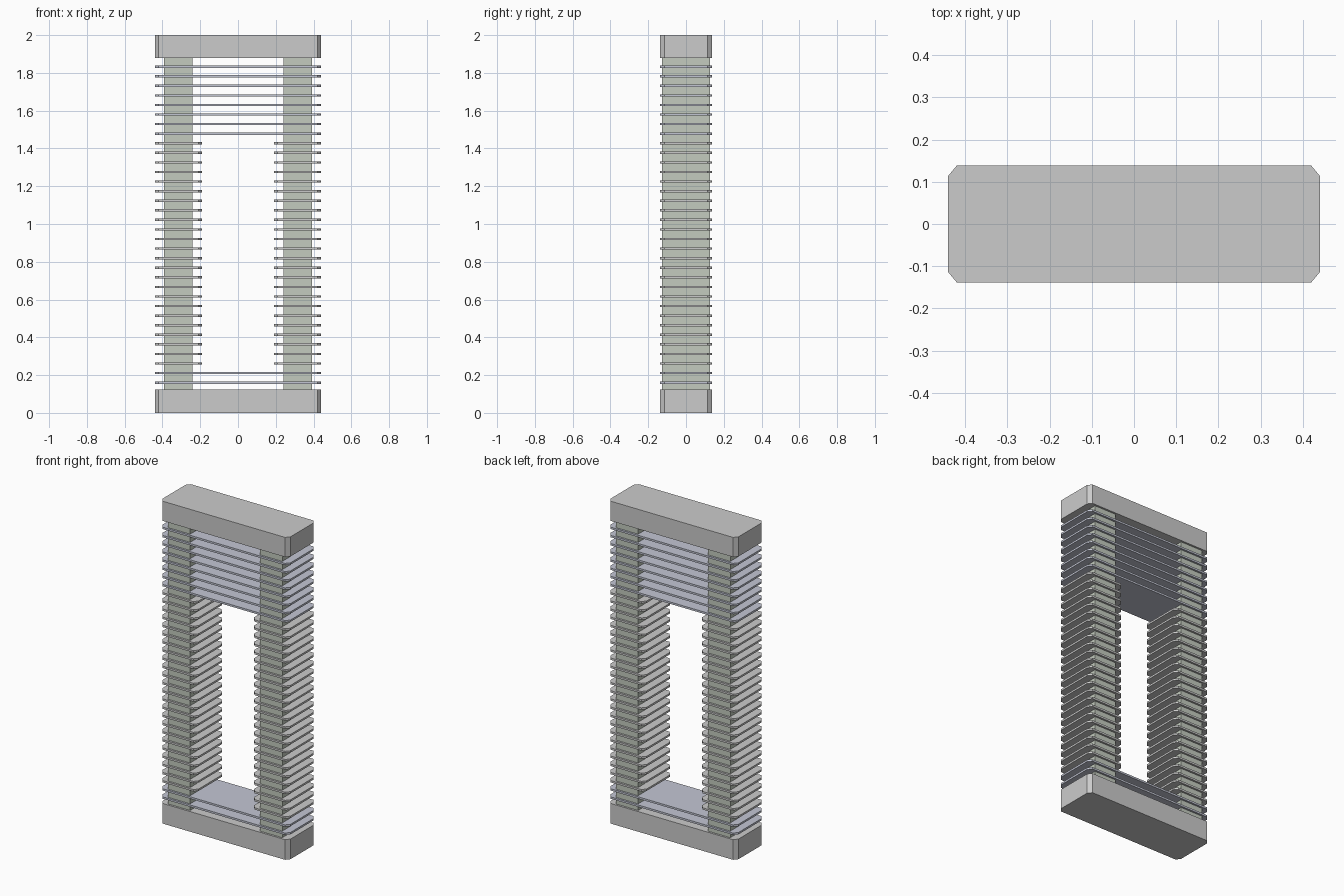
import bpy, bmesh

if "Cube" in bpy.data.objects:
    bpy.data.objects.remove(bpy.data.objects["Cube"])


def material(name, color):
    m = bpy.data.materials.new(name)
    m.diffuse_color = color
    m.use_nodes = True
    m.node_tree.nodes["Principled BSDF"].inputs["Base Color"].default_value = m.diffuse_color
    return m


def slab(name, x0, x1, half_y, z0, z1, chamfer=None, mat=None):
    """Upright prism: rectangle, optionally with cut corners."""
    cx, cy = chamfer or (0, 0)
    if chamfer:
        pts = [(x0 + cx, -half_y), (x1 - cx, -half_y), (x1, -half_y + cy), (x1, half_y - cy),
               (x1 - cx, half_y), (x0 + cx, half_y), (x0, half_y - cy), (x0, -half_y + cy)]
    else:
        pts = [(x0, -half_y), (x1, -half_y), (x1, half_y), (x0, half_y)]
    bm = bmesh.new()
    low = [bm.verts.new((x, y, z0)) for x, y in pts]
    high = [bm.verts.new((x, y, z1)) for x, y in pts]
    bm.faces.new(low[::-1])
    bm.faces.new(high)
    n = len(pts)
    for i in range(n):
        j = (i + 1) % n
        bm.faces.new((low[i], low[j], high[j], high[i]))
    mesh = bpy.data.meshes.new(name)
    bm.to_mesh(mesh)
    bm.free()
    if mat:
        mesh.materials.append(mat)
    obj = bpy.data.objects.new(name, mesh)
    bpy.context.collection.objects.link(obj)
    return obj


green = material("column_green", (0.55, 0.6, 0.52, 1))
blue = material("plate_blue", (0.55, 0.57, 0.66, 1))

W, D, CUT = 0.44, 0.138, (0.02, 0.024)

# Base and top blocks
slab("base_block", -W, W, D, 0, 0.125, CUT)
slab("top_block", -W, W, D, 1.878, 2.0, CUT)

# Two columns
for side, x0, x1 in (("left", -0.392, -0.24), ("right", 0.24, 0.392)):
    slab(f"{side}_column", x0, x1, 0.126, 0.125, 1.878, mat=green)

# Stacked plates: two full at the bottom, eight full at the top, split in between
COUNT, FIRST, LAST, HALF_T = 34, 0.16, 1.833, 0.006
for i in range(COUNT):
    z = FIRST + (LAST - FIRST) * i / (COUNT - 1)
    if i < 2 or i >= COUNT - 8:
        slab(f"full_plate_{i}", -W, W, D, z - HALF_T, z + HALF_T, CUT, blue)
    else:
        slab(f"left_fin_{i}", -W, -0.19, D, z - HALF_T, z + HALF_T, CUT)
        slab(f"right_fin_{i}", 0.19, W, D, z - HALF_T, z + HALF_T, CUT)
